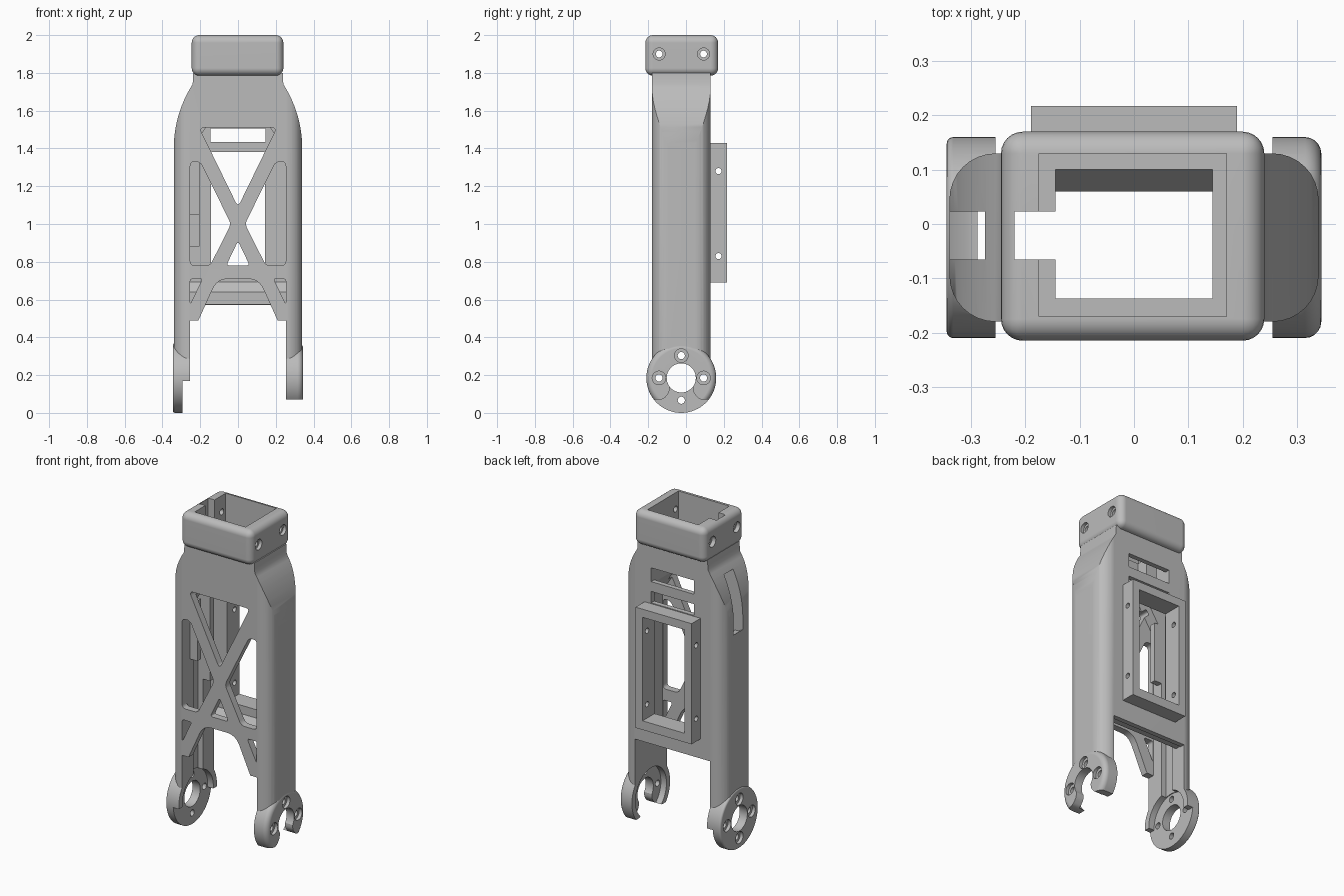
import bpy, bmesh, math
from mathutils import Vector

cube = bpy.data.objects.get("Cube")
if cube:
    bpy.data.objects.remove(cube)

YC, ZC = -0.025, 0.185          # centre of the axle holes
SLOT = (-0.065, 0.023)          # cable slot, y range


# ---------- helpers ----------
def prism(name, pts, axis, a, b):
    """Extrude a 2D outline along an axis from a to b."""
    place = {"x": lambda u, v, w: (w, u, v),
             "y": lambda u, v, w: (u, w, v),
             "z": lambda u, v, w: (u, v, w)}[axis]
    bm = bmesh.new()
    ends = [[bm.verts.new(place(u, v, w)) for u, v in pts] for w in (a, b)]
    n = len(pts)
    for ring in ends:
        bm.faces.new(ring)
    for i in range(n):
        j = (i + 1) % n
        bm.faces.new((ends[0][i], ends[0][j], ends[1][j], ends[1][i]))
    bmesh.ops.recalc_face_normals(bm, faces=bm.faces)
    mesh = bpy.data.meshes.new(name)
    bm.to_mesh(mesh)
    bm.free()
    obj = bpy.data.objects.new(name, mesh)
    bpy.context.collection.objects.link(obj)
    return obj


def rect(u0, u1, v0, v1):
    return [(u0, v0), (u1, v0), (u1, v1), (u0, v1)]


def box(name, x, y, z):
    return prism(name, rect(*x, *y), "z", *z)


def circle(u, v, r, n=48):
    return [(u + r * math.cos(math.tau * i / n), v + r * math.sin(math.tau * i / n))
            for i in range(n)]


def rounded(pts, d, steps=6):
    """Replace each corner of an outline by a smooth curve."""
    pts = [Vector(p) for p in pts]
    out = []
    for i, p in enumerate(pts):
        a = p + (pts[i - 1] - p).normalized() * d
        b = p + (pts[(i + 1) % len(pts)] - p).normalized() * d
        for k in range(steps + 1):
            t = k / steps
            q = a * (1 - t) ** 2 + p * 2 * t * (1 - t) + b * t * t
            out.append((q.x, q.y))
    return out


def bake(obj):
    bpy.context.view_layer.update()
    ev = obj.evaluated_get(bpy.context.evaluated_depsgraph_get())
    mesh = bpy.data.meshes.new_from_object(ev)
    obj.modifiers.clear()
    obj.data = mesh


def combine(targets, tool, op="DIFFERENCE"):
    for obj in targets:
        mod = obj.modifiers.new("cut", "BOOLEAN")
        mod.operation, mod.solver, mod.object = op, "EXACT", tool
        bake(obj)
    bpy.data.objects.remove(tool)


def soften(obj, width, segments=6):
    mod = obj.modifiers.new("round", "BEVEL")
    mod.width, mod.segments = width, segments
    mod.limit_method, mod.angle_limit = "ANGLE", math.radians(40)
    bake(obj)


# ---------- main body: rounded column trimmed by a curved shoulder ----------
R = 0.085
corners = []
for k, (sx, sy) in enumerate([(1, 1), (-1, 1), (-1, -1), (1, -1)]):
    for i in range(9):
        t = math.pi / 2 * (k + i / 8)
        corners.append((sx * (0.34 - R) + R * math.cos(t),
                        YC + sy * (0.155 - R) + R * math.sin(t)))
body = prism("leg_body", corners, "z", ZC, 1.8)

arc = 0.628
side = [(0.4, 0), (0.4, 1.38)]
for i in range(13):
    z = 1.4 + 0.34 * i / 12
    side.append((0.34 - arc + math.sqrt(arc ** 2 - (z - 1.4) ** 2), z))
side.append((0.235, 1.85))
outline = side + [(-x, z) for x, z in reversed(side)]
combine([body], prism("shoulder_trim", outline, "y", -1, 1), "INTERSECT")

# round feet at the ends of both legs
for s in (-1, 1):
    foot = prism("foot", circle(YC, ZC, 0.185, 64), "x", s * 0.2, s * 0.345)
    soften(foot, 0.03 if s > 0 else 0.012, 5)
    combine([body], foot, "UNION")

# hollow interior and the gap between the legs
half = [(0.255, -0.2), (0.255, 1.38), (0.145, 1.55), (0.145, 1.9)]
cavity = half + [(-x, z) for x, z in reversed(half)]
combine([body], prism("cavity", cavity, "y", -0.137, 0.1))
combine([body], box("front_gap", (-0.255, 0.255), (-1, -0.1), (-1, 0.49)))
combine([body], box("back_gap", (-0.255, 0.255), (0.05, 1), (-1, 0.57)))

# ---------- front lattice ----------
quad = [(0.253, 1.33), (0.2, 1.33), (0.037, 1.0), (0.148, 0.78), (0.253, 0.78)]
gusset = [(0.253, 0.71), (0.188, 0.71), (0.253, 0.575)]
openings = [
    ([(-0.205, 1.51), (0.205, 1.51), (0, 1.09)], 0.03),
    ([(-0.062, 0.78), (0.062, 0.78), (0, 0.91)], 0.02),
    ([(-0.25, 0.4), (-0.11, 0.71), (0.11, 0.71), (0.25, 0.4)], 0.06),
]
for s in (-1, 1):
    openings.append(([(s * x, z) for x, z in quad], 0.025))
    openings.append(([(s * x, z) for x, z in gusset], 0.015))
for pts, d in openings:
    combine([body], prism("opening", rounded(pts, d), "y", -0.4, -0.1))

# ---------- collar on top ----------
collar = box("top_collar", (-0.245, 0.24), (-0.215, 0.17), (1.785, 2.0))
soften(collar, 0.04)
top = [body, collar]
combine(top, box("socket", (-0.175, 0.17), (-0.17, 0.13), (1.81, 2.2)))
combine([collar], box("neck_hole", (-0.145, 0.145), (-0.137, 0.1), (1.7, 1.9)))
combine(top, box("cable_slot", (-0.22, -0.1), SLOT, (1.45, 2.2)))
for y in (-0.142, 0.093):
    combine([collar], prism("bolt_hole", circle(y, 1.9, 0.018, 24), "x", -1, 1))
    for s in (-1, 1):
        combine([collar], prism("bolt_recess", circle(y, 1.9, 0.032, 24),
                                "x", s * 0.22, s * 0.4))

# shoulder slot on the right leg, and a cable channel down its inner face
ramp = [(-0.4, 1.36), (-0.31, 1.31), (-0.2, 1.31), (-0.2, 1.68), (-0.4, 1.68)]
combine([body], prism("shoulder_slot", ramp, "y", *SLOT))
combine([body], box("channel", (-0.288, -0.2), SLOT, (0.25, 1.36)))

# ---------- back window frame ----------
frame = box("back_frame", (-0.19, 0.19), (0.125, 0.217), (0.69, 1.43))
for z in (0.83, 1.28):
    combine([frame], prism("pin_hole", circle(0.172, z, 0.016, 20), "x", -1, 1))
combine([body, frame], box("window", (-0.143, 0.143), (0.05, 1), (0.745, 1.38)))
for z in ((1.435, 1.505), (1.565, 1.65)):
    combine([body], box("vent", (-0.145, 0.145), (0.05, 1), z))

# ---------- feet: recess, axle hole and screw holes ----------
for s in (-1, 1):
    combine([body], prism("recess", circle(YC, ZC, 0.15, 64), "x", s * 0.1, s * 0.293))
    combine([body], prism("axle_hole", circle(YC, ZC, 0.077), "x", s * 0.1, s * 0.5))
    for k in range(4):
        if s > 0 and k == 3:
            continue
        y = YC + 0.118 * math.cos(k * math.pi / 2)
        z = ZC + 0.118 * math.sin(k * math.pi / 2)
        combine([body], prism("screw", circle(y, z, 0.019, 24), "x", s * 0.1, s * 0.5))
        combine([body], prism("screw_recess", circle(y, z, 0.036, 24),
                              "x", s * 0.325, s * 0.5))
# right foot keeps only a thin disc low down; left foot is open below
combine([body], box("thinning", (-0.293, -0.1), (-0.5, 0.5), (-0.1, 0.17)))
fork = [(0.062, 0.21), (0.062, 0.11), (0.095, 0.07), (0.3, 0.07), (0.3, -0.1)]
fork = [(YC + y, z) for y, z in fork] + [(YC - y, z) for y, z in reversed(fork)]
combine([body], prism("fork", rounded(fork, 0.02), "x", 0.2, 0.5))

# ---------- inner ledge and cable guides ----------
ledge = prism("inner_ledge", [(0.06, 0.575), (0.105, 0.575), (0.105, 0.7), (0.06, 0.64)],
              "x", -0.256, 0.256)
guide_back = box("cable_guide_back", (-0.262, -0.205), (0.023, 0.06), (0.88, 1.42))
guide_front = box("cable_guide_front", (-0.262, -0.205), (-0.1, -0.065), (1.05, 1.42))

# ---------- material and shading ----------
grey = bpy.data.materials.new("plain_grey")
grey.use_nodes = True
colour = (0.5, 0.5, 0.5, 1)
grey.diffuse_color = colour
grey.node_tree.nodes["Principled BSDF"].inputs["Base Color"].default_value = colour

for obj in (body, collar, frame, ledge, guide_back, guide_front):
    obj.data.materials.clear()
    obj.data.materials.append(grey)
    bpy.ops.object.select_all(action="DESELECT")
    obj.select_set(True)
    bpy.context.view_layer.objects.active = obj
    bpy.ops.object.shade_smooth_by_angle(angle=math.radians(30))
    normals = obj.modifiers.new("flat_faces", "WEIGHTED_NORMAL")
    normals.keep_sharp = True
